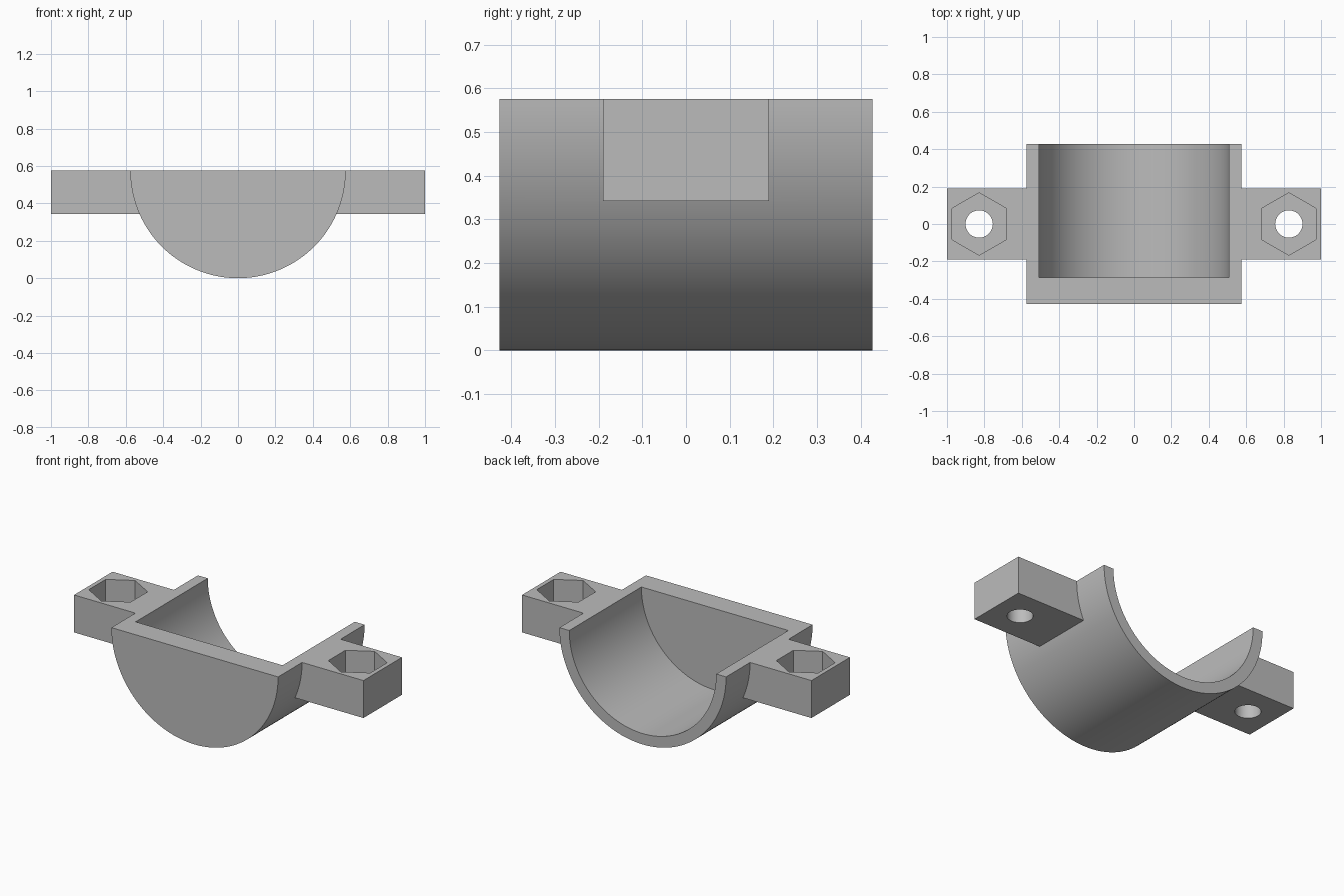
import bpy
import bmesh
from math import sin, cos, pi, radians
from mathutils import Matrix

RIM = 0.576          # rim height, also the outer radius
BORE = 0.508         # inner radius
HALF_LEN = 0.427
WALL_Y = -0.285      # inner face of the closed end
LUG_BASE = 0.342
BOLT_X = 0.828
POCKET_FLOOR = RIM - 0.142

cube = bpy.data.objects.get("Cube")
if cube:
    bpy.data.objects.remove(cube, do_unlink=True)

grey = bpy.data.materials.new("plain grey")
grey.use_nodes = True
colour = (0.5, 0.5, 0.5, 1)
grey.diffuse_color = colour
grey.node_tree.nodes["Principled BSDF"].inputs["Base Color"].default_value = colour


def arc(radius, start, end, count):
    """Points on an arc, both ends included."""
    steps = [start + (end - start) * i / (count - 1) for i in range(count)]
    return [(radius * cos(a), radius * sin(a)) for a in steps]


def ring(radius, count, start=0.0):
    return arc(radius, start, start + 2 * pi * (count - 1) / count, count)


def prism(name, outline, depth, matrix):
    """Extrude a flat outline along its local z, then place it."""
    bm = bmesh.new()
    face = bm.faces.new([bm.verts.new((x, y, 0)) for x, y in outline])
    new = bmesh.ops.extrude_face_region(bm, geom=[face])["geom"]
    moved = [v for v in new if isinstance(v, bmesh.types.BMVert)]
    bmesh.ops.translate(bm, verts=moved, vec=(0, 0, depth))
    bmesh.ops.transform(bm, matrix=matrix, verts=bm.verts)
    bmesh.ops.recalc_face_normals(bm, faces=bm.faces)
    mesh = bpy.data.meshes.new(name)
    bm.to_mesh(mesh)
    bm.free()
    mesh.materials.append(grey)
    obj = bpy.data.objects.new(name, mesh)
    bpy.context.collection.objects.link(obj)
    return obj


def combine(target, other, operation):
    """Apply an exact boolean and remove the helper."""
    mod = target.modifiers.new(operation, "BOOLEAN")
    mod.operation = operation
    mod.solver = "EXACT"
    mod.object = other
    bpy.context.view_layer.update()
    graph = bpy.context.evaluated_depsgraph_get()
    mesh = bpy.data.meshes.new_from_object(target.evaluated_get(graph))
    target.modifiers.clear()
    target.data = mesh
    bpy.data.objects.remove(other, do_unlink=True)


def along_y(y):
    """Local z runs towards +y, local y points down."""
    return Matrix.Translation((0, y, RIM)) @ Matrix.Rotation(-pi / 2, 4, "X")


# Half-round cradle body
cradle = prism("half_round_clamp", arc(RIM, 0, pi, 97), 2 * HALF_LEN, along_y(-HALF_LEN))

# Side lugs
for side in (-1, 1):
    outline = [(side * x, y) for x, y in ((0.4, -0.19), (1, -0.19), (1, 0.19), (0.4, 0.19))]
    lug = prism("lug", outline, RIM - LUG_BASE, Matrix.Translation((0, 0, LUG_BASE)))
    combine(cradle, lug, "UNION")

# Bore, open at the back and closed at the front
bore = prism("bore_cutter", ring(BORE, 192), 1, along_y(WALL_Y))
combine(cradle, bore, "DIFFERENCE")

# Hexagonal nut pockets and bolt holes
for side in (-1, 1):
    x = side * BOLT_X
    pocket = prism("pocket_cutter", ring(0.167, 6, pi / 2), 0.4,
                   Matrix.Translation((x, 0, POCKET_FLOOR)))
    combine(cradle, pocket, "DIFFERENCE")
    hole = prism("hole_cutter", ring(0.073, 48), 0.8, Matrix.Translation((x, 0, 0.1)))
    combine(cradle, hole, "DIFFERENCE")

# Smooth curved walls, sharp edges kept
bpy.ops.object.select_all(action="DESELECT")
cradle.select_set(True)
bpy.context.view_layer.objects.active = cradle
bpy.ops.object.shade_smooth_by_angle(angle=radians(30))
